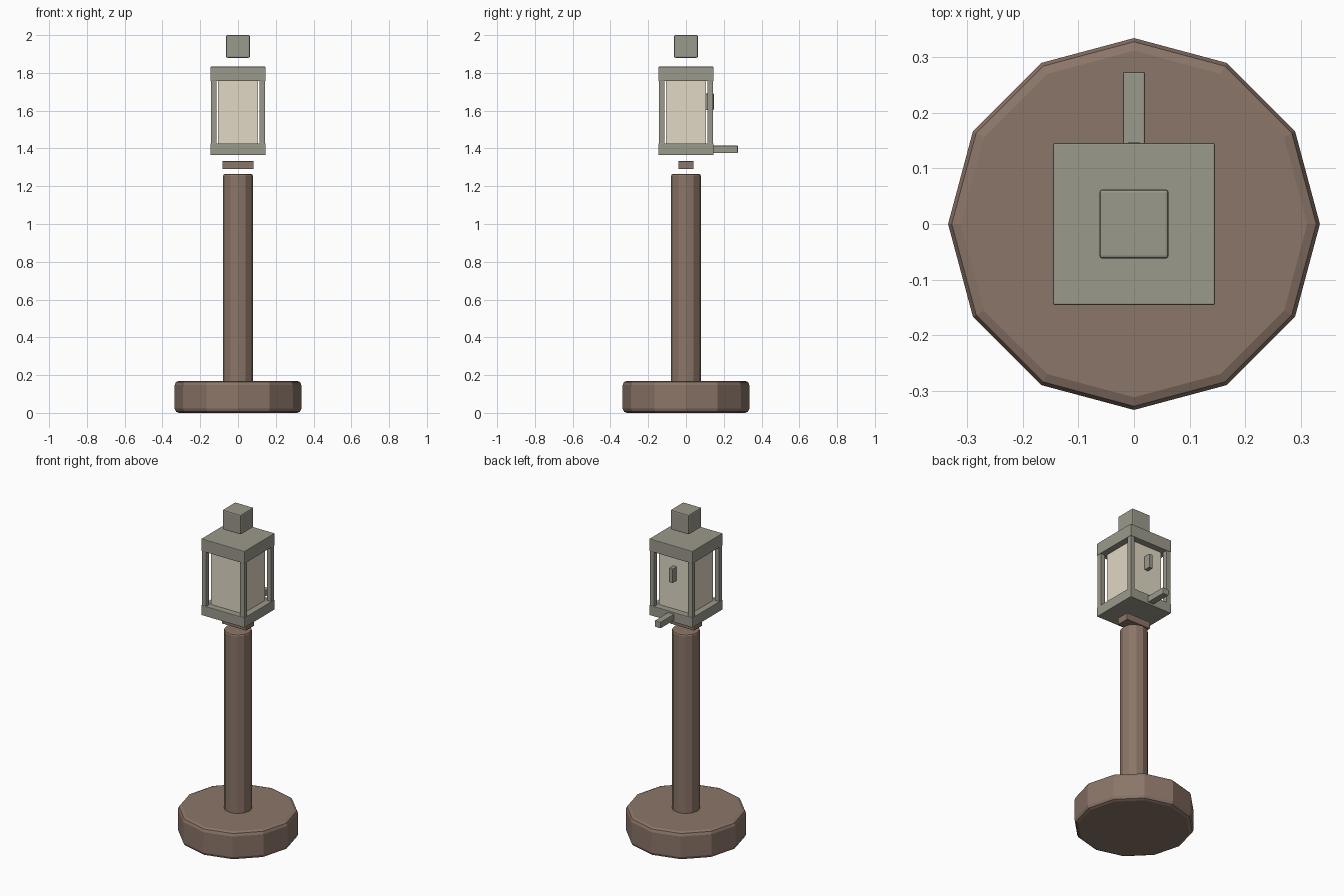
import bpy

if "Cube" in bpy.data.objects:
    bpy.data.objects.remove(bpy.data.objects["Cube"])


def material(name, color):
    m = bpy.data.materials.new(name)
    m.diffuse_color = (*color, 1)
    m.use_nodes = True
    m.node_tree.nodes["Principled BSDF"].inputs["Base Color"].default_value = m.diffuse_color
    return m


WOOD = material("wood", (0.26, 0.18, 0.14))
METAL = material("metal", (0.33, 0.32, 0.26))
GLASS = material("glass", (0.75, 0.69, 0.56))


def finish(obj, name, mat, bevel, segments):
    obj.name = name
    obj.data.materials.append(mat)
    if bevel:
        mod = obj.modifiers.new("soft_edges", "BEVEL")
        mod.width = bevel
        mod.segments = segments
        mod.limit_method = "ANGLE"
        mod.angle_limit = 0.8
    return obj


def box(name, lo, hi, mat, bevel=0.003, segments=2):
    bpy.ops.mesh.primitive_cube_add(size=1, location=[(a + b) / 2 for a, b in zip(lo, hi)])
    obj = bpy.context.object
    obj.scale = [b - a for a, b in zip(lo, hi)]
    bpy.ops.object.transform_apply(location=False, rotation=False, scale=True)
    return finish(obj, name, mat, bevel, segments)


def slab(name, hx, hy, z0, z1, mat, bevel=0.003):
    return box(name, (-hx, -hy, z0), (hx, hy, z1), mat, bevel)


def prism(name, radius, z0, z1, mat, bevel):
    bpy.ops.mesh.primitive_cylinder_add(vertices=12, radius=radius, depth=z1 - z0,
                                        location=(0, 0, (z0 + z1) / 2))
    return finish(bpy.context.object, name, mat, bevel, 2)


# Foot and pole
prism("base", 0.335, 0.0, 0.17, WOOD, 0.022)
prism("pole", 0.079, 0.15, 1.265, WOOD, 0.01)
slab("pole_collar", 0.083, 0.04, 1.29, 1.333, WOOD)

# Lantern housing
slab("lantern_floor", 0.146, 0.146, 1.365, 1.426, METAL)
slab("lantern_roof", 0.146, 0.146, 1.757, 1.833, METAL)
slab("lantern_glass", 0.107, 0.107, 1.42, 1.76, GLASS, 0)
for sx in (-1, 1):
    for sy in (-1, 1):
        cx, cy, h = sx * 0.129, sy * 0.129, 0.0145
        box("corner_post", (cx - h, cy - h, 1.42), (cx + h, cy + h, 1.762), METAL, 0.002)

# Chimney block above the roof
slab("chimney", 0.0625, 0.0625, 1.88, 2.0, METAL, 0.006)

# Rear door handle and rear tab
box("door_handle", (-0.0125, 0.105, 1.603), (0.0125, 0.147, 1.69), METAL)
box("rear_tab", (-0.02, 0.13, 1.376), (0.02, 0.274, 1.415), METAL)
